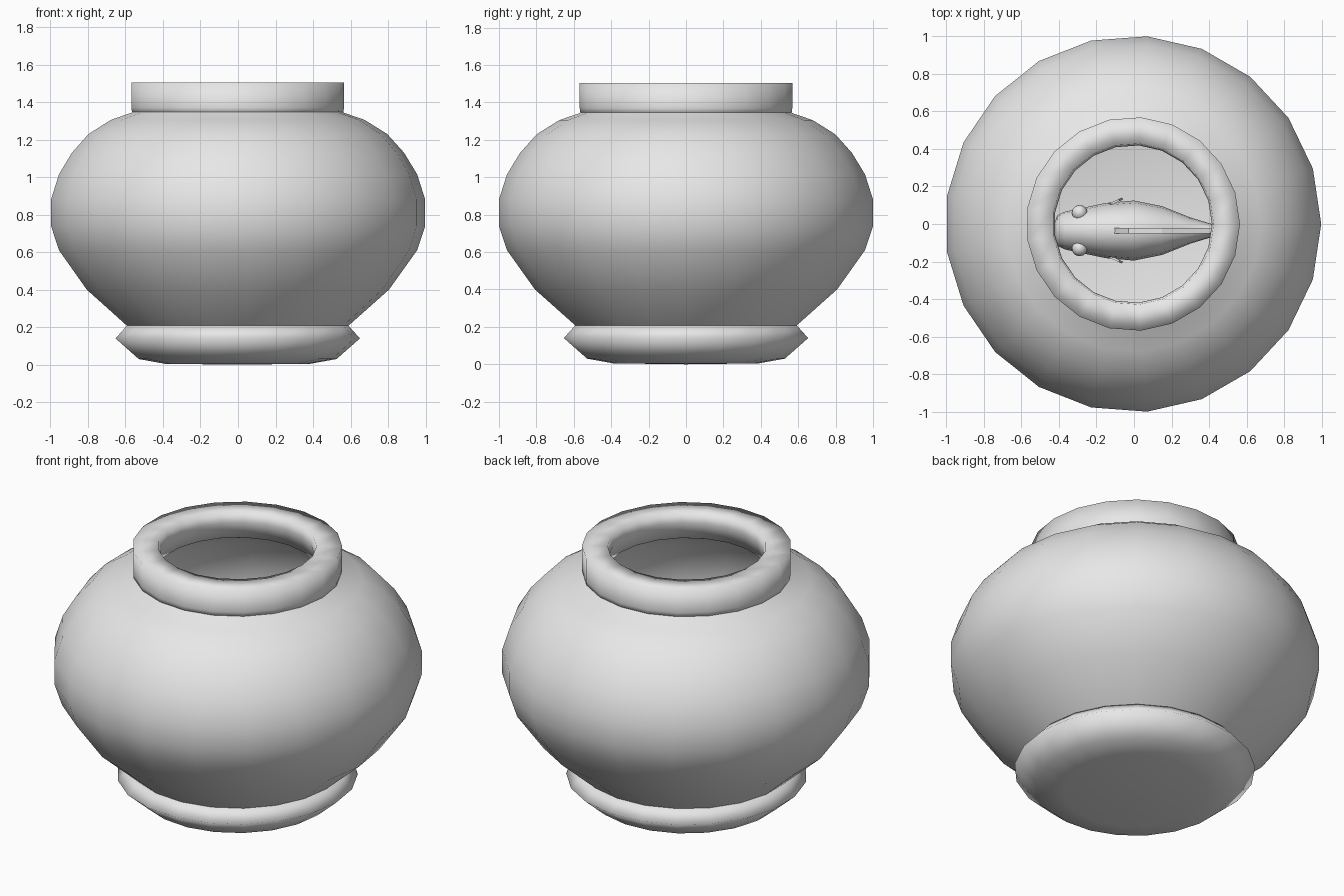
import bpy, bmesh, math
from mathutils import Matrix, Vector

cube = bpy.data.objects.get("Cube")
if cube:
    bpy.data.objects.remove(cube, do_unlink=True)

grey = bpy.data.materials.new("light_grey")
grey.use_nodes = True
colour = (0.8, 0.8, 0.8, 1)
grey.diffuse_color = colour
grey.node_tree.nodes["Principled BSDF"].inputs["Base Color"].default_value = colour

SIDES = 21
FISH = Vector((0, -0.035, 0.72))


def finish(name, bm, smooth=True):
    bmesh.ops.remove_doubles(bm, verts=bm.verts, dist=1e-5)
    bmesh.ops.recalc_face_normals(bm, faces=bm.faces)
    for f in bm.faces:
        f.smooth = smooth
    mesh = bpy.data.meshes.new(name)
    bm.to_mesh(mesh)
    bm.free()
    mesh.materials.append(grey)
    obj = bpy.data.objects.new(name, mesh)
    bpy.context.collection.objects.link(obj)
    return obj


def bridge(bm, a, b):
    n = len(a)
    for i in range(n):
        j = (i + 1) % n
        bm.faces.new((a[i], a[j], b[j], b[i]))


def lathe(name, profile, closed=False):
    """Turn a (radius, height) profile around the upright axis."""
    bm = bmesh.new()
    angles = [2 * math.pi * i / SIDES for i in range(SIDES)]
    rings = [[bm.verts.new((r * math.cos(a) - 0.005, r * math.sin(a), z))
              for a in angles] for r, z in profile]
    for a, b in zip(rings, rings[1:]):
        bridge(bm, a, b)
    if closed:
        bridge(bm, rings[-1], rings[0])
    bmesh.ops.remove_doubles(bm, verts=bm.verts, dist=1e-5)
    return finish(name, bm)


def fin(name, outline, matrix, thickness=0.02):
    """Thin plate cut from an (x, z) outline."""
    bm = bmesh.new()
    face = bm.faces.new([bm.verts.new((x, -thickness / 2, z)) for x, z in outline])
    out = bmesh.ops.extrude_face_region(bm, geom=[face])
    verts = [v for v in out["geom"] if isinstance(v, bmesh.types.BMVert)]
    bmesh.ops.translate(bm, verts=verts, vec=(0, thickness, 0))
    bm.transform(matrix)
    return finish(name, bm, False)


# Round bowl with a hollow inside
outer = [(0.585, 0.20), (0.81, 0.40), (0.96, 0.61), (1.003, 0.74), (1.003, 0.88),
         (0.96, 1.015), (0.89, 1.13), (0.80, 1.23), (0.68, 1.305), (0.57, 1.343)]
inner = [(r - 0.05, z) for r, z in outer[1:-2]]
lathe("bowl", [(0, 0.24), (0.40, 0.25), (0.56, 0.29)] + inner
      + [(0.63, 1.27), (0.45, 1.345), (0.50, 1.40)] + outer[::-1]
      + [(0.45, 0.10), (0, 0.10)])

# Thick collar around the opening
lathe("rim", [(0.57, 1.505), (0.57, 1.37), (0.565, 1.335), (0.44, 1.35),
              (0.42, 1.45), (0.43, 1.505)], closed=True)

# Flared foot
lathe("foot", [(0, 0), (0.39, 0.005), (0.53, 0.03), (0.655, 0.14),
               (0.592, 0.21), (0.54, 0.20), (0, 0.19)])

# Fish body, lofted from head to tail: position, half width, half height
stations = [(-0.42, 0.05, 0.05), (-0.41, 0.08, 0.09), (-0.37, 0.10, 0.12),
            (-0.28, 0.12, 0.16), (-0.15, 0.147, 0.20), (0, 0.16, 0.21),
            (0.15, 0.13, 0.18), (0.3, 0.07, 0.11), (0.43, 0.03, 0.07),
            (0.5, 0.02, 0.07)]
bm = bmesh.new()
rings = []
for x, w, h in stations:
    angles = [math.tau * i / 16 for i in range(16)]
    rings.append([bm.verts.new(FISH + Vector((x, w * math.cos(a), h * math.sin(a))))
                  for a in angles])
for a, b in zip(rings, rings[1:]):
    bridge(bm, a, b)
bm.faces.new(rings[0])
bm.faces.new(rings[-1])
finish("fish_body", bm)

# Fish fins on the centre line
place = Matrix.Translation(FISH)
fin("dorsal_fin", [(-0.12, 0.18), (-0.03, 0.29), (0.15, 0.30), (0.41, 0.22),
                   (0.35, 0.08), (0.1, 0.15)], place, 0.03)
fin("tail_fin", [(0.45, 0.06), (0.55, 0.15), (0.70, 0.22), (0.63, 0),
                 (0.70, -0.22), (0.55, -0.15), (0.45, -0.06)], place)
fin("belly_fin", [(0.05, -0.17), (0.3, -0.08), (0.32, -0.2), (0.2, -0.25)], place)

# Paired eyes and side fins
for side, label in ((1, "back"), (-1, "front")):
    bm = bmesh.new()
    bmesh.ops.create_uvsphere(bm, u_segments=12, v_segments=8, radius=0.042)
    bm.transform(Matrix.Translation(FISH + Vector((-0.29, 0.095 * side, 0.09))))
    finish(label + "_eye", bm)
    turn = Matrix.Rotation(math.radians(25 * side), 4, "Z")
    spot = Matrix.Translation(FISH + Vector((-0.17, 0.12 * side, 0)))
    fin(label + "_side_fin", [(0, 0.04), (0.10, 0.06), (0.12, -0.05), (0, -0.03)],
        spot @ turn, 0.012)
